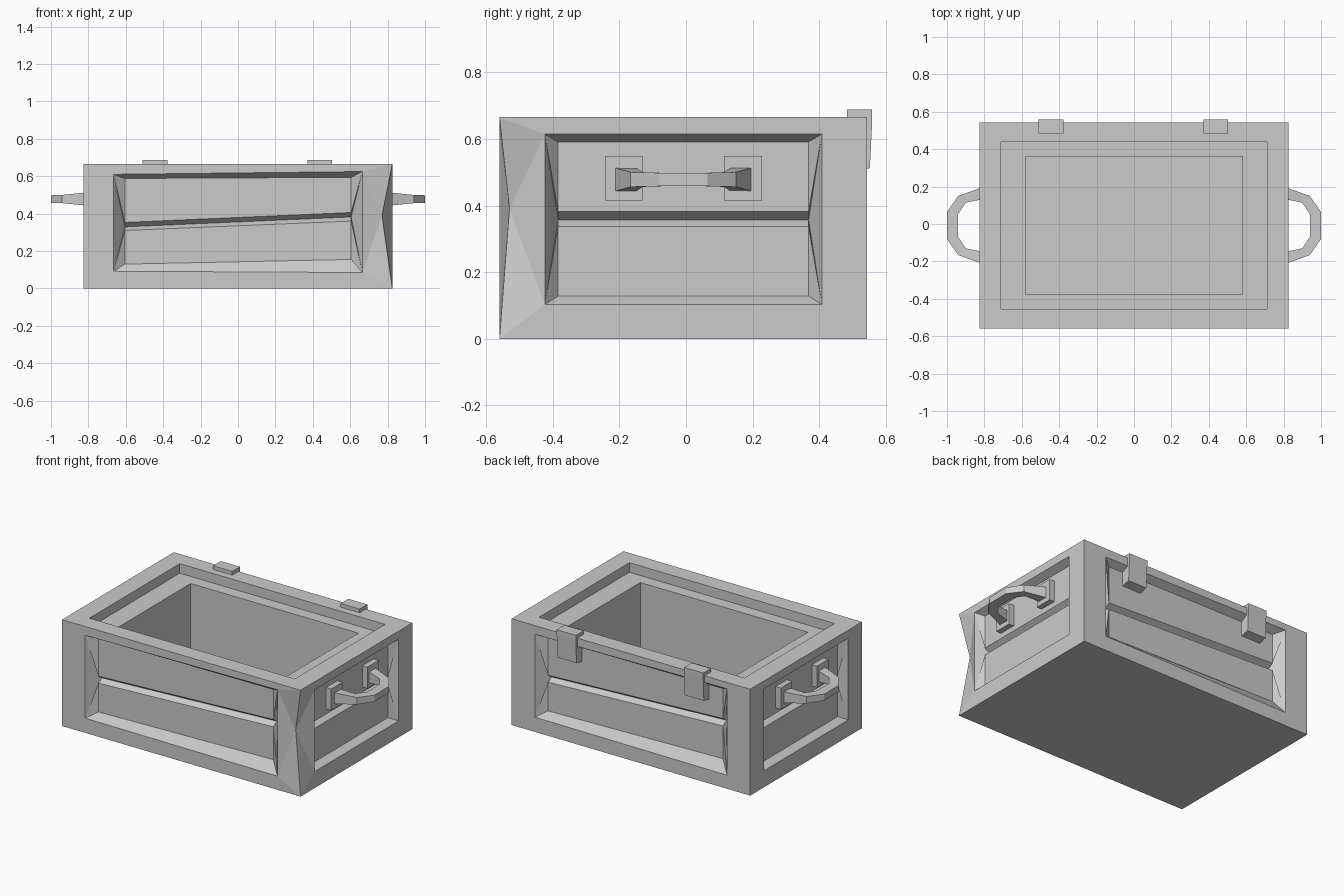
import bpy, bmesh
from math import pi
from mathutils import Matrix, Vector

if "Cube" in bpy.data.objects:
    bpy.data.objects.remove(bpy.data.objects["Cube"])

YC = -0.008            # centre of the body in y
HX, HY, H = 0.825, 0.552, 0.665
DEPTH, GROOVE = 0.045, 0.035
DENT = Vector((0.77, -0.53, 0.39))


def finish(name, bm):
    bmesh.ops.remove_doubles(bm, verts=bm.verts, dist=0.0005)
    bmesh.ops.recalc_face_normals(bm, faces=bm.faces)
    me = bpy.data.meshes.new(name)
    bm.to_mesh(me)
    bm.free()
    ob = bpy.data.objects.new(name, me)
    bpy.context.collection.objects.link(ob)
    return ob


def face(bm, *pts):
    bm.faces.new([bm.verts.new(p) for p in pts])


def ring(bm, a, b):
    n = len(a)
    for i in range(n):
        j = (i + 1) % n
        face(bm, a[i], a[j], b[j], b[i])


def side(bm, turn, half, dist, outer, inner, rows, dent_left=False, dent_right=False):
    """One wall: flat frame, sloped recess, and a V groove across the panel."""
    m = Matrix.Translation((0, YC, 0)) @ Matrix.Rotation(turn, 4, 'Z')

    def p(u, z, d=0.0):
        return m @ Vector((u, d - dist, z))

    corner = [p(-half, H), p(half, H), p(half, 0), p(-half, 0)]
    hole = [p(u, z) for u, z in outer]
    # frame strips; a dented strip fans around the pushed-in corner point
    for i, dent in enumerate((False, dent_right, False, dent_left)):
        j = (i + 1) % 4
        if dent:
            face(bm, corner[i], DENT, hole[i])
            face(bm, DENT, hole[j], hole[i])
            face(bm, DENT, corner[j], hole[j])
        else:
            face(bm, corner[i], corner[j], hole[j], hole[i])
    # panel rows, the middle one pushed deeper
    deep = [DEPTH + (GROOVE if i == 2 else 0) for i in range(5)]
    left = [p(-inner, r[0], d) for r, d in zip(rows, deep)]
    right = [p(inner, r[1], d) for r, d in zip(rows, deep)]
    for i in range(4):
        face(bm, left[i], right[i], right[i + 1], left[i + 1])
    # sloped recess walls
    face(bm, hole[0], hole[1], right[0], left[0])
    face(bm, hole[3], hole[2], right[4], left[4])
    for col, top, bot in ((left, hole[0], hole[3]), (right, hole[1], hole[2])):
        face(bm, top, col[0], col[1])
        face(bm, top, col[1], col[2])
        face(bm, top, col[2], bot)
        face(bm, bot, col[2], col[3])
        face(bm, bot, col[3], col[4])


def rect(hx, hy, z):
    return [Vector((x * hx, YC + y * hy, z)) for x, y in ((-1, -1), (1, -1), (1, 1), (-1, 1))]


# crate body
bm = bmesh.new()
long_outer = [(-0.665, 0.61), (0.665, 0.625), (0.665, 0.085), (-0.665, 0.092)]
long_rows = [(0.588, 0.594), (0.353, 0.406), (0.329, 0.382), (0.31, 0.36), (0.13, 0.155)]
end_outer = [(-0.416, 0.614), (0.416, 0.614), (0.416, 0.103), (-0.416, 0.103)]
end_rows = [(z, z) for z in (0.591, 0.382, 0.357, 0.337, 0.128)]
for k in (0, 1):
    side(bm, k * pi, HX, HY, long_outer, 0.605, long_rows, dent_right=(k == 0))
    side(bm, pi / 2 + k * pi, HY, HX, end_outer, 0.376, end_rows, dent_left=(k == 0))
# rim, step and cavity
loops = [rect(HX, HY, H), rect(0.71, 0.446, H), rect(0.71, 0.446, 0.605),
         rect(0.58, 0.369, 0.605), rect(0.58, 0.369, 0.07)]
for a, b in zip(loops, loops[1:]):
    ring(bm, a, b)
face(bm, *loops[-1])
face(bm, *rect(HX, HY, 0))
finish("crate_body", bm)

# handles with mounting pads
handle_path = [  # outer x, outer y, inner x, inner y, half height
    (0.79, 0.212, 0.79, 0.145, 0.037), (0.94, 0.158, 0.90, 0.122, 0.022),
    (1.0, 0.072, 0.94, 0.062, 0.02)]
ZH = 0.478
for name, s in (("right", 1), ("left", -1)):
    bm = bmesh.new()
    path = handle_path + [(a, -b, c, -d, h) for a, b, c, d, h in reversed(handle_path)]
    secs = [[Vector((s * x, YC + y, ZH + z)) for x, y, z in
             ((ox, oy, h), (ox, oy, -h), (ix, iy, -h), (ix, iy, h))]
            for ox, oy, ix, iy, h in path]
    for a, b in zip(secs, secs[1:]):
        ring(bm, a, b)
    face(bm, *secs[0])
    face(bm, *secs[-1])
    finish(name + "_handle", bm)
    bm = bmesh.new()
    for t in (-1, 1):
        mat = Matrix.Translation((s * 0.79, YC + t * 0.179, 0.482)) @ Matrix.Diagonal((0.05, 0.113, 0.134, 1))
        bmesh.ops.create_cube(bm, size=1, matrix=mat)
    finish(name + "_handle_pads", bm)

# hinge straps on the back edge
profile = [(0.483, 0.688), (0.559, 0.688), (0.559, 0.655), (0.552, 0.512), (0.488, 0.498), (0.483, 0.6)]
for name, x in (("left", -0.444), ("right", 0.437)):
    bm = bmesh.new()
    a = [Vector((x - 0.066, y, z)) for y, z in profile]
    b = [Vector((x + 0.066, y, z)) for y, z in profile]
    ring(bm, a, b)
    face(bm, *a)
    face(bm, *b)
    finish(name + "_hinge", bm)
